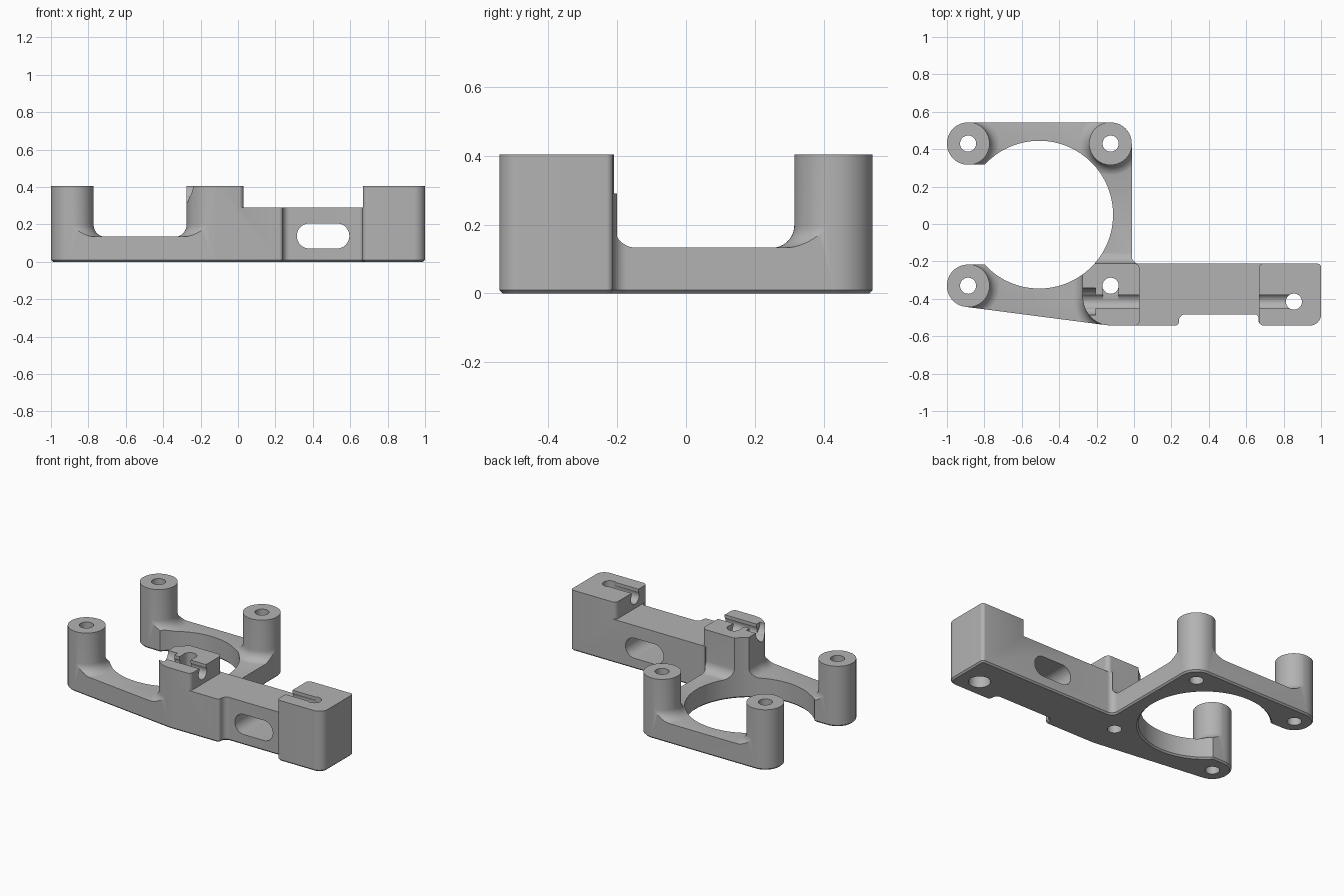
import bpy
import bmesh
import math
from mathutils import Vector, Matrix

if "Cube" in bpy.data.objects:
    bpy.data.objects.remove(bpy.data.objects["Cube"])

grey = bpy.data.materials.new("plain_grey")
grey.use_nodes = True
colour = (0.45, 0.45, 0.45, 1)
grey.diffuse_color = colour
grey.node_tree.nodes["Principled BSDF"].inputs["Base Color"].default_value = colour

HEIGHT, PLATE, BAR = 0.404, 0.134, 0.29
FILLET = 0.065
POST = 0.113
X0, X1, Y0, Y1 = -0.887, -0.125, -0.33, 0.43   # post centres
ROD_Y = -0.415


def to_object(name, bm):
    bmesh.ops.remove_doubles(bm, verts=bm.verts[:], dist=1e-5)
    bmesh.ops.recalc_face_normals(bm, faces=bm.faces[:])
    mesh = bpy.data.meshes.new(name)
    bm.to_mesh(mesh)
    bm.free()
    obj = bpy.data.objects.new(name, mesh)
    bpy.context.collection.objects.link(obj)
    return obj


def combine(target, tool, operation):
    """Boolean the tool into the target, then discard the tool."""
    mod = target.modifiers.new("combine", "BOOLEAN")
    mod.operation = operation
    mod.solver = "EXACT"
    mod.object = tool
    bpy.context.view_layer.objects.active = target
    bpy.ops.object.modifier_apply(modifier=mod.name)
    bpy.data.objects.remove(tool)


def rounded(corners, steps=14):
    """Round each (x, y, radius) corner of a polygon."""
    points = []
    for i, (x, y, r) in enumerate(corners):
        p = Vector((x, y))
        a = (Vector(corners[i - 1][:2]) - p).normalized()
        b = (Vector(corners[(i + 1) % len(corners)][:2]) - p).normalized()
        if r == 0:
            points.append(p)
            continue
        half = a.angle(b) / 2
        centre = p + (a + b).normalized() * r / math.sin(half)
        start = p + a * r / math.tan(half) - centre
        end = p + b * r / math.tan(half) - centre
        sweep = start.angle_signed(end)
        for k in range(steps + 1):
            points.append(centre + Matrix.Rotation(-sweep * k / steps, 2) @ start)
    return points


def loft(name, sections):
    """Skin a stack of (points, z) sections."""
    bm = bmesh.new()
    rings = [[bm.verts.new((p[0], p[1], z)) for p in pts] for pts, z in sections]
    for low, high in zip(rings, rings[1:]):
        for i in range(len(low)):
            bm.faces.new((low[i - 1], low[i], high[i], high[i - 1]))
    bm.faces.new(rings[0][::-1])
    bm.faces.new(rings[-1])
    return to_object(name, bm)


def flared(name, x0, x1, y0, y1, radii):
    """Rounded upright block that flares into the plate below."""
    profile = [(FILLET, 0.05)]
    for k in range(11):
        a = math.pi / 2 * k / 10
        profile.append((FILLET * (1 - math.sin(a)),
                        PLATE - 0.001 + FILLET * (1 - math.cos(a))))
    profile.append((0, HEIGHT + 0.1))
    sections = []
    for d, z in profile:
        xy = ((x0 - d, y0 - d), (x1 + d, y0 - d), (x1 + d, y1 + d), (x0 - d, y1 + d))
        sections.append((rounded([(*p, r + d) for p, r in zip(xy, radii)]), z))
    return loft(name, sections)


def box(x0, x1, y0, y1, z0, z1):
    corners = ((x0, y0), (x1, y0), (x1, y1), (x0, y1))
    return loft("block_tool", [(corners, z0), (corners, z1)])


def circle(x, y, r, n=64):
    return [(x + r * math.cos(math.tau * i / n), y + r * math.sin(math.tau * i / n))
            for i in range(n)]


def drill(x, y, r, z0=-0.1, z1=0.6):
    return loft("drill_tool", [(circle(x, y, r), z0), (circle(x, y, r), z1)])


def rod(x0, x1, z, r):
    """Cylinder lying along x."""
    tool = drill(0, 0, r, x0, x1)
    tool.data.transform(Matrix.Translation((0, ROD_Y, z)) @ Matrix.Rotation(math.pi / 2, 4, "Y"))
    return tool


# Plan outline of the whole bracket, with a small chamfer underneath
outline = [
    (-0.6, -0.217, 0), (-1, -0.217, 0.112), (-1, -0.43, 0.112), (-0.13, -0.543, 0.1),
    (0.24, -0.543, 0.02), (0.24, -0.483, 0.035), (0.665, -0.483, 0.02),
    (0.665, -0.543, 0.03), (1, -0.543, 0.06), (1, -0.212, 0.02),
    (-0.012, -0.212, 0.04), (-0.012, 0.543, 0.112), (-1, 0.543, 0.112),
    (-1, 0.317, 0.112), (-0.6, 0.317, 0)]
pts = rounded(outline)
inner = []
for i, p in enumerate(pts):
    tangent = (pts[(i + 1) % len(pts)] - pts[i - 1]).normalized()
    inner.append(p + Vector((-tangent.y, tangent.x)) * 0.01)
bracket = loft("mount_bracket", [(inner, 0), (pts, 0.01), (pts, HEIGHT)])

# Height envelope: plate, bar, three posts and two clamp blocks
envelope = box(-1.3, 1.3, -0.9, 0.9, -0.1, PLATE)
combine(envelope, box(0, 1.2, -0.8, -0.1, -0.05, BAR), "UNION")
s = POST + 0.002
for x, y in ((X0, Y0), (X0, Y1), (X1, Y1)):
    combine(envelope, flared("post", x - s, x + s, y - s, y + s, [s] * 4), "UNION")
combine(envelope, flared("inner_clamp", -0.275, 0.03, -0.545, -0.21,
                         (0.155, 0.03, 0.03, 0.005)), "UNION")
combine(envelope, flared("outer_clamp", 0.667, 1.05, -0.545, -0.21,
                         (0.03, 0.005, 0.005, 0.03)), "UNION")
combine(bracket, envelope, "INTERSECT")

# Large round opening with a chamfered lower lip
ring = [(circle(-0.507, 0.05, r, 128), z)
        for r, z in ((0.415, -0.01), (0.395, 0.01), (0.395, 0.6))]
cutters = [loft("ring_tool", ring)]

# Screw holes through posts and outer clamp, with a counterbore underneath
cutters += [drill(x, y, 0.043) for x in (X0, X1) for y in (Y0, Y1)]
cutters += [drill(0.855, ROD_Y, 0.043), drill(0.855, ROD_Y, 0.066, -0.1, 0.15)]

# Rod channels with open tops
for x0, x1 in ((-0.3, 0.1), (0.6, 0.855)):
    cutters += [rod(x0, x1, 0.362, 0.043),
                box(x0, x1, ROD_Y - 0.036, ROD_Y + 0.036, 0.36, 0.5)]
cutters += [rod(-0.5, -0.205, HEIGHT, 0.072),
            box(X1 - 0.041, X1 + 0.041, ROD_Y, Y0, 0.32, 0.5)]

# Long slot through the bar
slot = rounded([(0.315, 0.071, 0.066), (0.595, 0.071, 0.066),
                (0.595, 0.205, 0.066), (0.315, 0.205, 0.066)])
slot_tool = loft("slot_tool", [(slot, 0), (slot, 1)])
slot_tool.data.transform(Matrix.Rotation(math.pi / 2, 4, "X"))
cutters.append(slot_tool)

for tool in cutters:
    combine(bracket, tool, "DIFFERENCE")

bracket.data.materials.clear()
bracket.data.materials.append(grey)
bpy.ops.object.select_all(action="DESELECT")
bracket.select_set(True)
bpy.context.view_layer.objects.active = bracket
bpy.ops.object.shade_smooth_by_angle(angle=math.radians(30))
